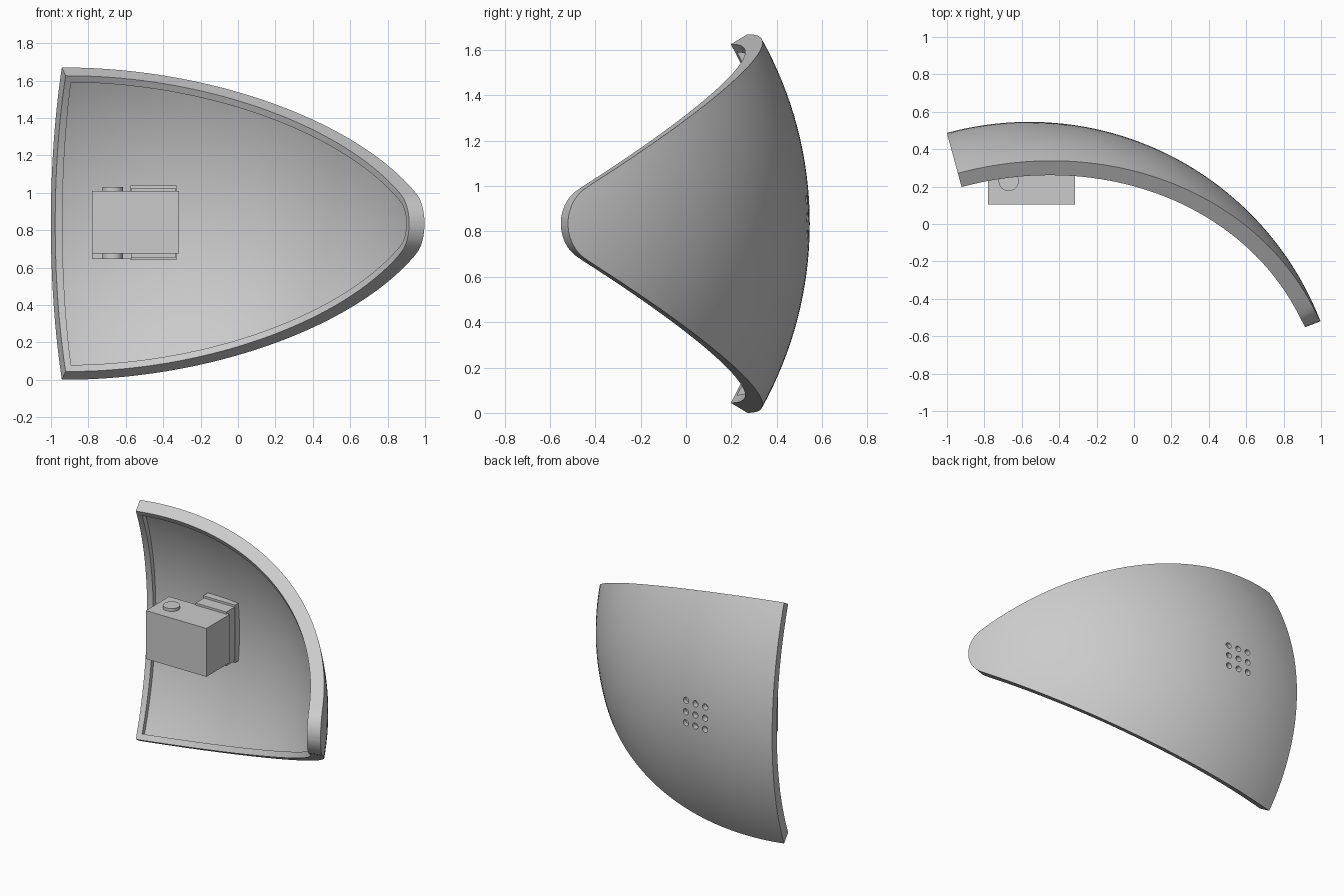
import bpy, bmesh, math
from mathutils import Vector, Matrix

old = bpy.data.objects.get("Cube")
if old:
    bpy.data.objects.remove(old, do_unlink=True)

# One flat grey for the whole model
grey = bpy.data.materials.new("plain_grey")
grey.use_nodes = True
grey.diffuse_color = (0.6, 0.6, 0.6, 1)
bsdf = next(n for n in grey.node_tree.nodes if n.type == 'BSDF_PRINCIPLED')
bsdf.inputs["Base Color"].default_value = (0.6, 0.6, 0.6, 1)

CENTRE = Vector((-0.56, -1.124, 0.835))
R_OUT, R_LIP, R_IN = 1.67, 1.582, 1.628
LIP = 1.45   # lip width in degrees
ROWS = 32


def make_object(name, bm):
    bmesh.ops.recalc_face_normals(bm, faces=bm.faces[:])
    mesh = bpy.data.meshes.new(name)
    bm.to_mesh(mesh)
    bm.free()
    mesh.materials.append(grey)
    obj = bpy.data.objects.new(name, mesh)
    bpy.context.collection.objects.link(obj)
    return obj


def smooth(obj):
    bpy.ops.object.select_all(action='DESELECT')
    obj.select_set(True)
    bpy.context.view_layer.objects.active = obj
    bpy.ops.object.shade_smooth_by_angle(angle=math.radians(30))


def on_sphere(lon, lat, r):
    a, b = math.radians(lon), math.radians(lat)
    return CENTRE + r * Vector((math.sin(a) * math.cos(b), math.cos(a) * math.cos(b), math.sin(b)))


def great_circle(lon):
    a = math.radians(lon)
    return Vector((lon, math.degrees(math.atan(0.558 * math.cos(a) - 0.147 * math.sin(a)))))


# Upper edge as longitude and latitude: a plane cut, then a rounded tip
START, END, STEPS = -15.3, 64.5, 44
edge = [great_circle(START + (END - START) * k / STEPS) for k in range(STEPS + 1)]
edge += [Vector(p) for p in ((65.4, 5.6), (66.3, 5.05), (67.0, 4.45), (67.6, 3.75), (68.1, 2.95),
                             (68.45, 2.1), (68.7, 1.25), (68.8, 0.4))]
lip_edge = []
for i, p in enumerate(edge):
    t = (edge[min(i + 1, len(edge) - 1)] - edge[max(i - 1, 0)]).normalized()
    lip_edge.append(p + LIP * Vector((t.y, -t.x)))
lip_edge[0] = edge[0] + Vector((LIP, -LIP))
lip_edge[-1] = edge[-1] - Vector((LIP, 0.15))

# Curved shell: outer skin, radial side, narrow lip, step and recessed inner skin
bm = bmesh.new()


def skin(outline, radius):
    grid = [[bm.verts.new(on_sphere(p.x, p.y * (2 * j / ROWS - 1), radius))
             for j in range(ROWS + 1)] for p in outline]
    for a, b in zip(grid, grid[1:]):
        for j in range(ROWS):
            bm.faces.new((a[j], b[j], b[j + 1], a[j + 1]))
    return grid


def border(grid):
    return (grid[0][:-1] + [c[-1] for c in grid[:-1]]
            + grid[-1][:0:-1] + [c[0] for c in grid[:0:-1]])


def lip_ring(ring, radius):
    return [bm.verts.new(CENTRE + (v.co - CENTRE) * R_LIP / radius) for v in ring]


outer = border(skin(edge, R_OUT))
inner = border(skin(lip_edge, R_IN))
rings = [outer, lip_ring(outer, R_OUT), lip_ring(inner, R_IN), inner]
for a, b in zip(rings, rings[1:]):
    for k in range(len(a)):
        m = (k + 1) % len(a)
        bm.faces.new((a[k], a[m], b[m], b[k]))
shell = make_object("curved_shell", bm)
smooth(shell)

# Three by three grid of small round holes through the back
bm = bmesh.new()
turn = Matrix.Rotation(math.radians(90), 4, 'X')
for i in (-1, 0, 1):
    for j in (-1, 0, 1):
        place = Matrix.Translation((-0.45 + 0.077 * i, 0.51, 0.862 + 0.077 * j))
        bmesh.ops.create_cone(bm, cap_ends=True, segments=20, radius1=0.021,
                              radius2=0.021, depth=0.2, matrix=place @ turn)
cutter = make_object("hole_cutter", bm)
cutter.hide_render = True
mod = shell.modifiers.new("holes", 'BOOLEAN')
mod.operation, mod.solver, mod.object = 'DIFFERENCE', 'EXACT', cutter
bpy.context.view_layer.objects.active = shell
bpy.ops.object.modifier_apply(modifier=mod.name)
bpy.data.objects.remove(cutter, do_unlink=True)
smooth(shell)


def box(name, x, y, z):
    bm = bmesh.new()
    bmesh.ops.create_cube(bm, size=1)
    for v in bm.verts:
        v.co = [(lo + hi) / 2 + c * (hi - lo) for c, (lo, hi) in zip(v.co, (x, y, z))]
    return make_object(name, bm)


# Device housing with its mounting collar on the inner face
box("housing", (-0.78, -0.316), (0.105, 0.36), (0.675, 1.01))
box("mount_collar", (-0.57, -0.335), (0.35, 0.45), (0.65, 1.025))
box("mount_flange", (-0.575, -0.33), (0.44, 0.503), (0.64, 1.04))
box("lower_bracket", (-0.78, -0.57), (0.28, 0.36), (0.645, 0.69))

# Round pivot running through the housing, showing as a knob above and below
bm = bmesh.new()
bmesh.ops.create_cone(bm, cap_ends=True, segments=32, radius1=0.054, radius2=0.054, depth=0.385)
bmesh.ops.translate(bm, verts=bm.verts[:], vec=(-0.67, 0.23, 0.8375))
smooth(make_object("pivot_knobs", bm))
